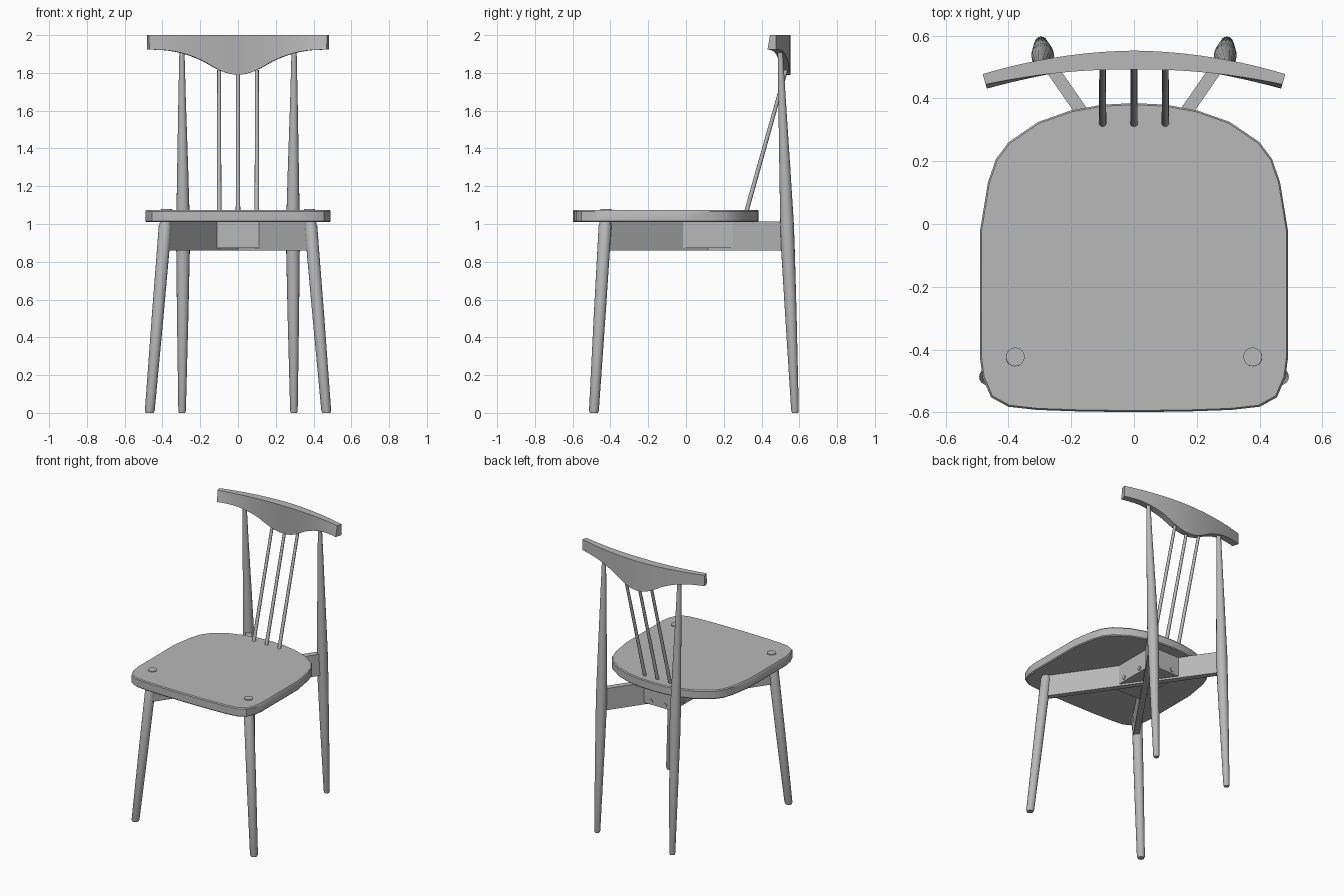
import bpy, bmesh, math
from mathutils import Vector

if "Cube" in bpy.data.objects:
    bpy.data.objects.remove(bpy.data.objects["Cube"])

grey = bpy.data.materials.new("dark_grey")
grey.diffuse_color = (0.48, 0.48, 0.48, 1)
grey.use_nodes = True
grey.node_tree.nodes["Principled BSDF"].inputs["Base Color"].default_value = grey.diffuse_color


def finish(bm, name, angle=35):
    bmesh.ops.recalc_face_normals(bm, faces=bm.faces)
    me = bpy.data.meshes.new(name)
    bm.to_mesh(me)
    bm.free()
    me.materials.append(grey)
    ob = bpy.data.objects.new(name, me)
    bpy.context.collection.objects.link(ob)
    bpy.ops.object.select_all(action='DESELECT')
    ob.select_set(True)
    bpy.context.view_layer.objects.active = ob
    bpy.ops.object.shade_smooth_by_angle(angle=math.radians(angle))
    return ob


def skin(rings, name):
    """Join closed rings of points into one capped solid."""
    bm = bmesh.new()
    vs = [[bm.verts.new(p) for p in r] for r in rings]
    n = len(rings[0])
    for a, b in zip(vs, vs[1:]):
        for i in range(n):
            j = (i + 1) % n
            bm.faces.new((a[i], a[j], b[j], b[i]))
    bm.faces.new(vs[0][::-1])
    bm.faces.new(vs[-1])
    return finish(bm, name)


def turned(name, stations, sides=16):
    """Round rod through (x, y, z, radius) stations, rings kept level."""
    ang = [2 * math.pi * i / sides for i in range(sides)]
    return skin([[(x + r * math.cos(a), y + r * math.sin(a), z) for a in ang]
                 for x, y, z, r in stations], name)


def slab(name, centre, size, turn=0):
    bm = bmesh.new()
    bmesh.ops.create_cube(bm, size=1)
    bmesh.ops.scale(bm, vec=size, verts=bm.verts)
    ob = finish(bm, name)
    ob.location = centre
    ob.rotation_euler.z = turn
    return ob


# Seat: half outline mirrored, with eased rims
half = [(0, -0.599), (0.17, -0.597), (0.31, -0.592), (0.4, -0.582), (0.455, -0.552),
        (0.482, -0.49), (0.49, -0.43), (0.49, -0.02), (0.465, 0.133), (0.44, 0.206),
        (0.4, 0.26), (0.305, 0.325), (0.2, 0.362), (0.1, 0.38), (0, 0.385)]
outline = half + [(-x, y) for x, y in half[-2:0:-1]]
cy = -0.106
levels = [(0.99, 1.01), (1, 1.016), (1, 1.067), (0.99, 1.074)]
skin([[(x * s, cy + (y - cy) * s, z) for x, y in outline] for s, z in levels], "seat")

for side, s in (("left", -1), ("right", 1)):
    # Splayed front legs, tenons just through the seat
    def front(z, r):
        t = z / 1.08
        return (s * (0.468 - 0.09 * t), -0.488 + 0.065 * t, z, r)
    turned("front_leg_" + side, [front(0, 0.021), front(0.012, 0.026), front(0.5, 0.031),
                                 front(0.99, 0.034), front(1.0, 0.03), front(1.079, 0.03)])
    # Back legs, thickest at the rail
    turned("back_leg_" + side, [(s * 0.296, 0.577, 0, 0.016), (s * 0.296, 0.577, 0.012, 0.02),
                                (s * 0.293, 0.556, 0.5, 0.03), (s * 0.291, 0.54, 0.86, 0.036),
                                (s * 0.291, 0.535, 1.0, 0.036), (s * 0.293, 0.523, 1.3, 0.029),
                                (s * 0.296, 0.509, 1.65, 0.02), (s * 0.297, 0.498, 1.94, 0.013)])
    # Diagonal rail from this front leg to the opposite back leg
    a, b = Vector((s * 0.38, -0.43, 0.936)), Vector((-s * 0.29, 0.535, 0.936))
    d = b - a
    slab("cross_rail_" + side, (a + b) / 2, (d.length, 0.04, 0.154), math.atan2(d.y, d.x))

# Block filling the corners of the crossing, with screw heads
bc = Vector((0, 0.118, 0.942))
hx, hy = 0.116, 0.195
slab("centre_block", bc, (2 * hx, 2 * hy, 0.14))
for k in range(4):
    n = Vector((round(math.cos(k * math.pi / 2)), round(math.sin(k * math.pi / 2)), 0))
    t = Vector((-n.y, n.x, 0))
    for m in (-1, 1):
        bm = bmesh.new()
        bmesh.ops.create_cone(bm, cap_ends=True, segments=12, radius1=0.014,
                              radius2=0.014, depth=0.012)
        ob = finish(bm, "screw_head")
        ob.location = bc + Vector((n.x * hx, n.y * hy, -0.044)) + t * m * (0.077 if n.x else 0.056)
        ob.rotation_euler = n.to_track_quat('Z', 'Y').to_euler()

# Back spindles
for i, x in enumerate((-0.1, 0, 0.1)):
    turned("spindle_%d" % (i + 1), [(x, 0.318, 1.06, 0.012), (x, 0.53, 1.815, 0.01)], 12)

# Crest rail: bowed in plan, lower edge dipping in the middle
dip = [(-0.06, 1.80), (0, 1.79), (0.06, 1.80), (0.12, 1.825), (0.18, 1.86), (0.24, 1.886),
       (0.3, 1.905), (0.36, 1.917), (0.42, 1.922), (0.48, 1.923), (0.54, 1.923)]


def lower(x):
    """Catmull-Rom through the evenly spaced dip points."""
    i, t = divmod(abs(x) / 0.06, 1)
    p, q, r, s = (dip[int(i) + k][1] for k in range(4))
    return 0.5 * (2 * q + (r - p) * t + (2 * p - 5 * q + 4 * r - s) * t * t
                  + (3 * q - p - 3 * r + s) * t ** 3)


rings = []
for i in range(33):
    x = -0.475 + 0.95 * i / 32
    mid = Vector((x, 0.522 - 0.3 * x * x, 0))
    nrm = Vector((0.6 * x, 1, 0)).normalized()
    u = abs(x) / 0.475
    h = 0.03 - 0.006 * u
    zb = lower(x)
    lean = 0.022 * (1 - u) ** 2     # front face thins toward the dip
    top = 0.014 * u * u             # ends rake back at the top
    pts = [(-h + top, 2.0), (h, 2.0), (h, zb), (-h + lean, zb)]
    rings.append([mid + nrm * o + Vector((0, 0, z)) for o, z in pts])
skin(rings, "crest_rail")
